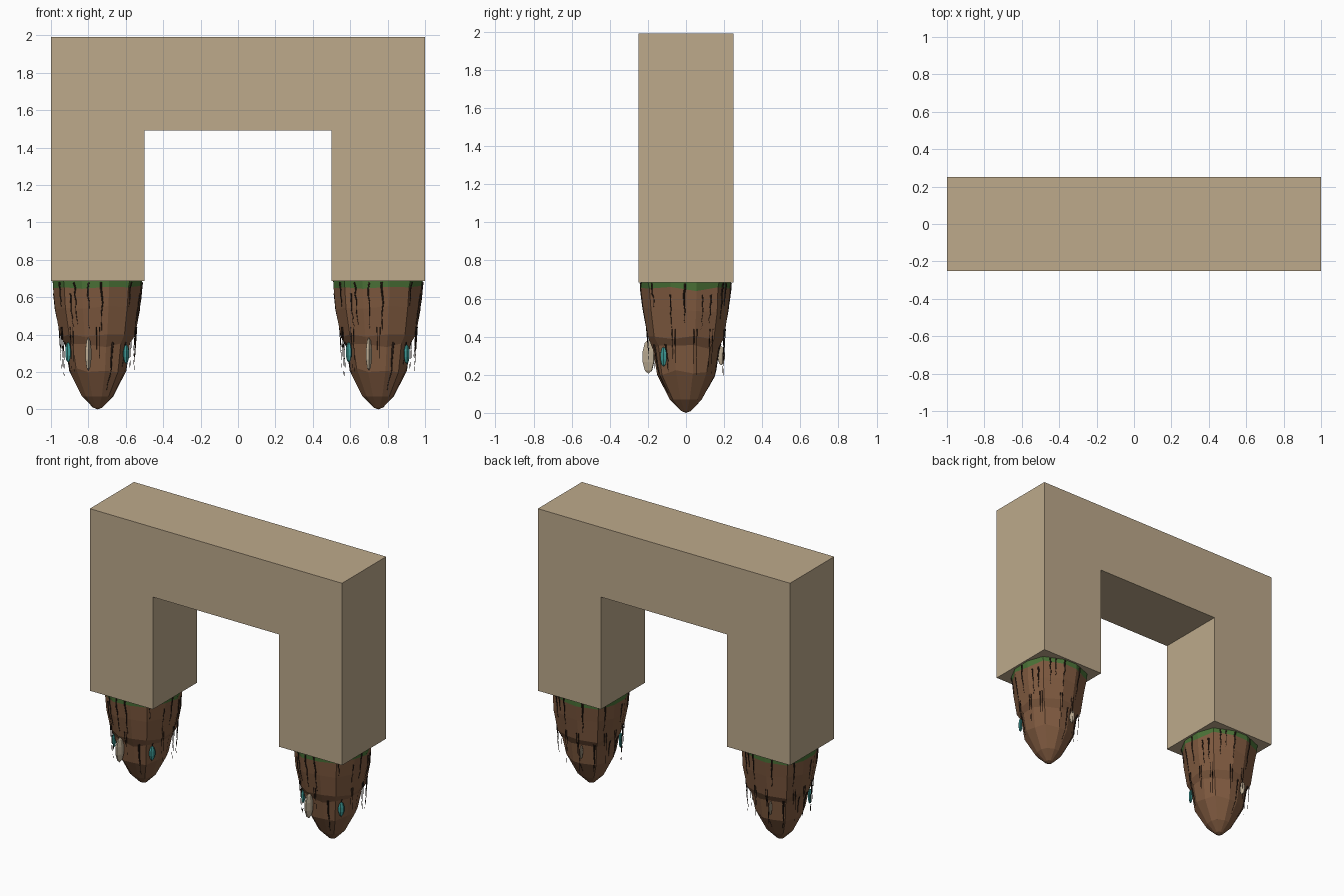
import bpy, bmesh, math, random
from mathutils import Vector
from mathutils.bvhtree import BVHTree

random.seed(7)
if "Cube" in bpy.data.objects:
    bpy.data.objects.remove(bpy.data.objects["Cube"], do_unlink=True)


def material(name, rgb):
    m = bpy.data.materials.new(name)
    m.use_nodes = True
    m.diffuse_color = (*rgb, 1)
    m.node_tree.nodes["Principled BSDF"].inputs["Base Color"].default_value = (*rgb, 1)
    return m


SAND = material("sandstone", (0.51, 0.40, 0.26))
EARTH = material("brown earth", (0.22, 0.105, 0.052))
GRASS = material("grass green", (0.07, 0.17, 0.038))
TEAL = material("teal crystal", (0.045, 0.31, 0.29))
CREAM = material("pale shell", (0.50, 0.41, 0.29))
VINE = material("dark vine", (0.026, 0.014, 0.009))


def add(name, data, mats, x=0):
    for m in mats:
        data.materials.append(m)
    ob = bpy.data.objects.new(name, data)
    ob.location.x = x
    bpy.context.collection.objects.link(ob)
    return ob


def to_mesh(bm, name):
    bmesh.ops.recalc_face_normals(bm, faces=bm.faces)
    me = bpy.data.meshes.new(name)
    bm.to_mesh(me)
    return me


# Square arch: outline extruded through its depth
bm = bmesh.new()
outline = [(-1, .685), (-1, 1.99), (1, 1.99), (1, .685),
           (.5, .685), (.5, 1.49), (-.5, 1.49), (-.5, .685)]
face = bm.faces.new([bm.verts.new((x, -.25, z)) for x, z in outline])
ext = bmesh.ops.extrude_face_region(bm, geom=[face])["geom"]
bmesh.ops.translate(bm, vec=(0, .5, 0), verts=[v for v in ext if isinstance(v, bmesh.types.BMVert)])
add("arch", to_mesh(bm, "arch"), [SAND])

# Rocky foot: irregular rings from the grass rim to the tip
SIDES = 12
PROFILE = [(.685, .243), (.65, .240), (.54, .228), (.39, .204),
           (.345, .176), (.21, .157), (.07, .085), (.01, .026)]
bm = bmesh.new()
rings = []
bend = [random.uniform(-.09, .09) for _ in range(SIDES)]
for i, (z, r) in enumerate(PROFILE):
    ring = []
    for k in range(SIDES):
        a = math.tau * (k + .5) / SIDES + bend[k]
        rr = r * (1 + .07 * math.sin(2 * a) ** 2) * random.uniform(.975, 1.015)
        dz = random.uniform(-.014, .014) if 0 < i < 6 else 0
        ring.append(bm.verts.new((rr * math.cos(a), rr * math.sin(a), z + dz)))
    rings.append(ring)
for i, (up, low) in enumerate(zip(rings, rings[1:])):
    for k in range(SIDES):
        n = (k + 1) % SIDES
        f = bm.faces.new((up[k], low[k], low[n], up[n]))
        f.material_index = 1 if i == 0 else 0
bm.faces.new(rings[0]).material_index = 1
tip = bm.verts.new((0, 0, 0))
for k in range(SIDES):
    bm.faces.new((rings[-1][k], tip, rings[-1][(k + 1) % SIDES]))
foot = to_mesh(bm, "foot")
surface = BVHTree.FromBMesh(bm)


def on_foot(angle, z):
    d = Vector((math.cos(angle), math.sin(angle), 0))
    hit = surface.ray_cast(d + Vector((0, 0, z)), -d)[0]
    return hit + d * .001 if hit else Vector((0, 0, z))


# Creeping vines hug the foot; hanging ones drop straight from the ledge
def vine_curve(strands):
    cu = bpy.data.curves.new("vines", "CURVE")
    cu.dimensions = "3D"
    cu.bevel_depth = 1
    cu.bevel_resolution = 0
    for points, width in strands:
        sp = cu.splines.new("POLY")
        sp.points.add(len(points) - 1)
        for i, p in enumerate(points):
            sp.points[i].co = (*p, 1)
            sp.points[i].radius = width * (1 - .85 * i / (len(points) - 1))
    return cu


creepers, hangers = [], []
for k in range(22):
    a = math.tau * k / 22 + random.uniform(-.1, .1)
    top = random.choice((.68, .68, .62, .36))
    length = random.uniform(.12, .26)
    steps = 7
    pts = [on_foot(a + random.uniform(-.02, .02), top - length * i / steps) for i in range(steps + 1)]
    creepers.append((pts, random.uniform(.004, .007)))
for a in (-1.6, -.35, .2, .6, 1.25, 1.7, 2.6, 3.0, 3.5, -2.3):
    top = on_foot(a, .43)
    for j in range(2):
        start = on_foot(a + .07 * j, .44)
        drop = random.uniform(.12, .28)
        bend_out = Vector((start.x, start.y, 0)) * -.03
        hangers.append(([start, start + bend_out - Vector((0, 0, drop * .5)),
                         start + bend_out * 2 - Vector((0, 0, drop))], .0028))
creeper_curve = vine_curve(creepers)
hanger_curve = vine_curve(hangers)


# Faceted pod, flattened across and set edge-on into the foot
def pod(name, x, place, size, mat):
    bm = bmesh.new()
    bmesh.ops.create_uvsphere(bm, u_segments=6, v_segments=5, radius=1)
    ob = add(name, to_mesh(bm, name), [mat], x)
    bm.free()
    ob.location = (x + place[0], place[1], place[2])
    ob.scale = size
    ob.rotation_euler = (0, 0, math.atan2(place[1], place[0]))


for side, x in (("left", .75), ("right", -.75)):
    add(side + "_foot", foot.copy(), [EARTH, GRASS], x)
    add(side + "_creeping_vines", creeper_curve.copy(), [VINE], x)
    add(side + "_hanging_vines", hanger_curve.copy(), [VINE], x)
    pod(side + "_front_shell", x, (-.05, -.197, .295), (.036, .017, .09), CREAM)
    pod(side + "_back_shell", x, (-.05, .185, .30), (.022, .008, .05), CREAM)
    pod(side + "_crystal_a", x, (.152, -.118, .295), (.014, .022, .052), TEAL)
    pod(side + "_crystal_b", x, (-.158, -.105, .305), (.014, .022, .055), TEAL)
